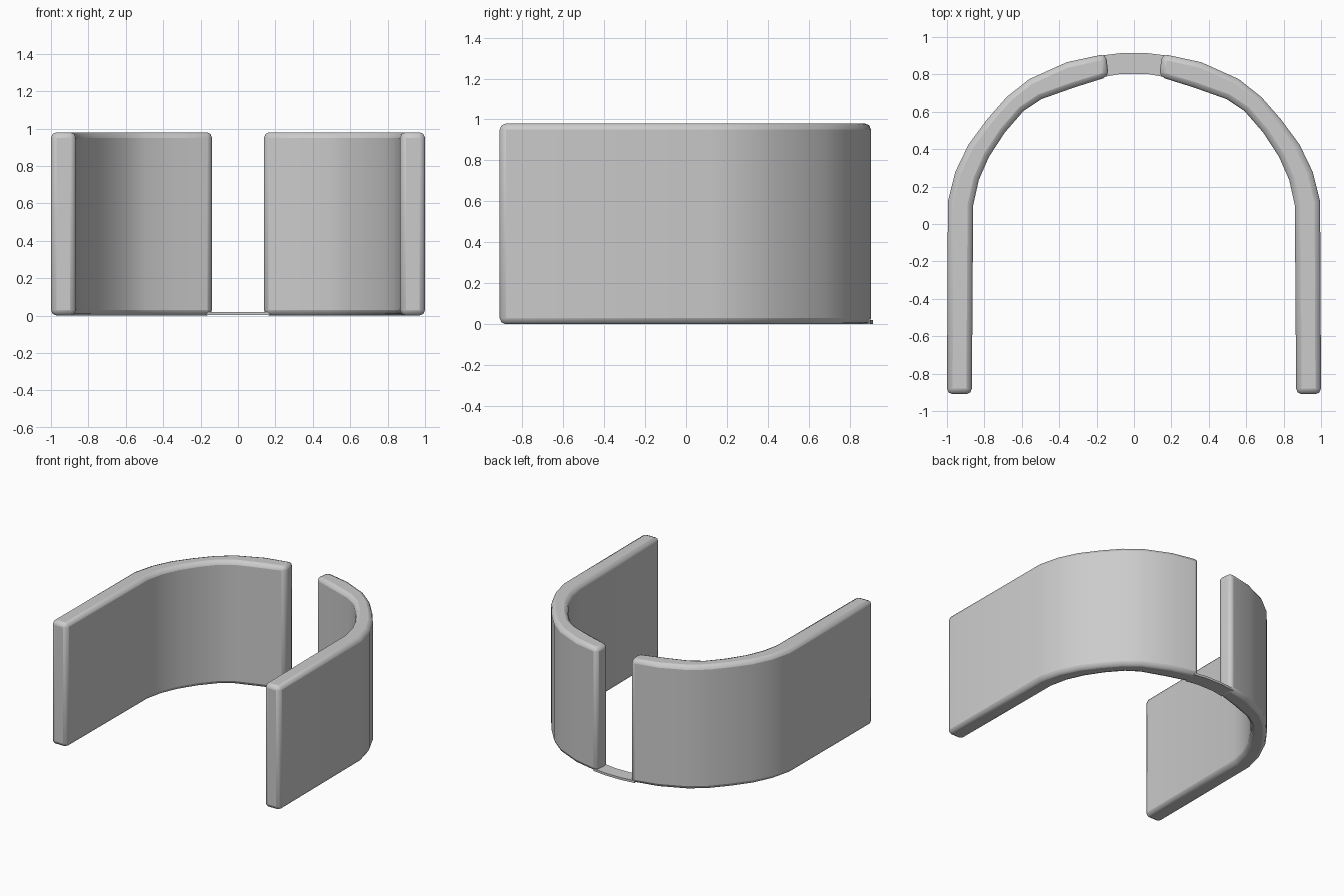
import bpy, bmesh, math

if "Cube" in bpy.data.objects:
    bpy.data.objects.remove(bpy.data.objects["Cube"])

HEIGHT = 0.98
# Matching outer / inner plan points, leg end to back gap
OUTER = [(1.0, -0.91), (0.995, 0.12), (0.955, 0.28), (0.885, 0.425), (0.785, 0.56),
         (0.68, 0.68), (0.56, 0.775), (0.36, 0.865), (0.15, 0.91)]
INNER = [(0.867, -0.91), (0.86, 0.10), (0.83, 0.235), (0.775, 0.36), (0.69, 0.49),
         (0.59, 0.605), (0.495, 0.668), (0.32, 0.73), (0.135, 0.788)]


def band(name, outer, inner, z0, z1, side=1, bevel=0.0):
    """Solid strip between two plan curves."""
    bm = bmesh.new()
    rings = []
    for (ox, oy), (ix, iy) in zip(outer, inner):
        rings.append([bm.verts.new(p) for p in (
            (ox * side, oy, z0), (ox * side, oy, z1),
            (ix * side, iy, z1), (ix * side, iy, z0))])
    for a, b in zip(rings, rings[1:]):
        for i in range(4):
            j = (i + 1) % 4
            bm.faces.new((a[i], a[j], b[j], b[i]))
    bm.faces.new(rings[0])
    bm.faces.new(rings[-1][::-1])
    bmesh.ops.recalc_face_normals(bm, faces=bm.faces)
    mesh = bpy.data.meshes.new(name)
    bm.to_mesh(mesh)
    bm.free()
    obj = bpy.data.objects.new(name, mesh)
    bpy.context.collection.objects.link(obj)
    if bevel:
        mod = obj.modifiers.new("rounded_edges", 'BEVEL')
        mod.width = bevel
        mod.segments = 2
        mod.limit_method = 'ANGLE'
        mod.angle_limit = math.radians(50)
    bpy.ops.object.select_all(action='DESELECT')
    obj.select_set(True)
    bpy.context.view_layer.objects.active = obj
    bpy.ops.object.shade_smooth_by_angle(angle=math.radians(46))
    return obj


# Two curved side walls
band("right_wall", OUTER, INNER, 0.0, HEIGHT, 1, 0.03)
band("left_wall", OUTER, INNER, 0.0, HEIGHT, -1, 0.03)

# Thin strip joining the walls across the back gap
band("gap_bridge",
     [(0.18, 0.9), (0.07, 0.914), (-0.07, 0.914), (-0.18, 0.9)],
     [(0.17, 0.785), (0.07, 0.803), (-0.07, 0.803), (-0.17, 0.785)],
     0.002, 0.02)
